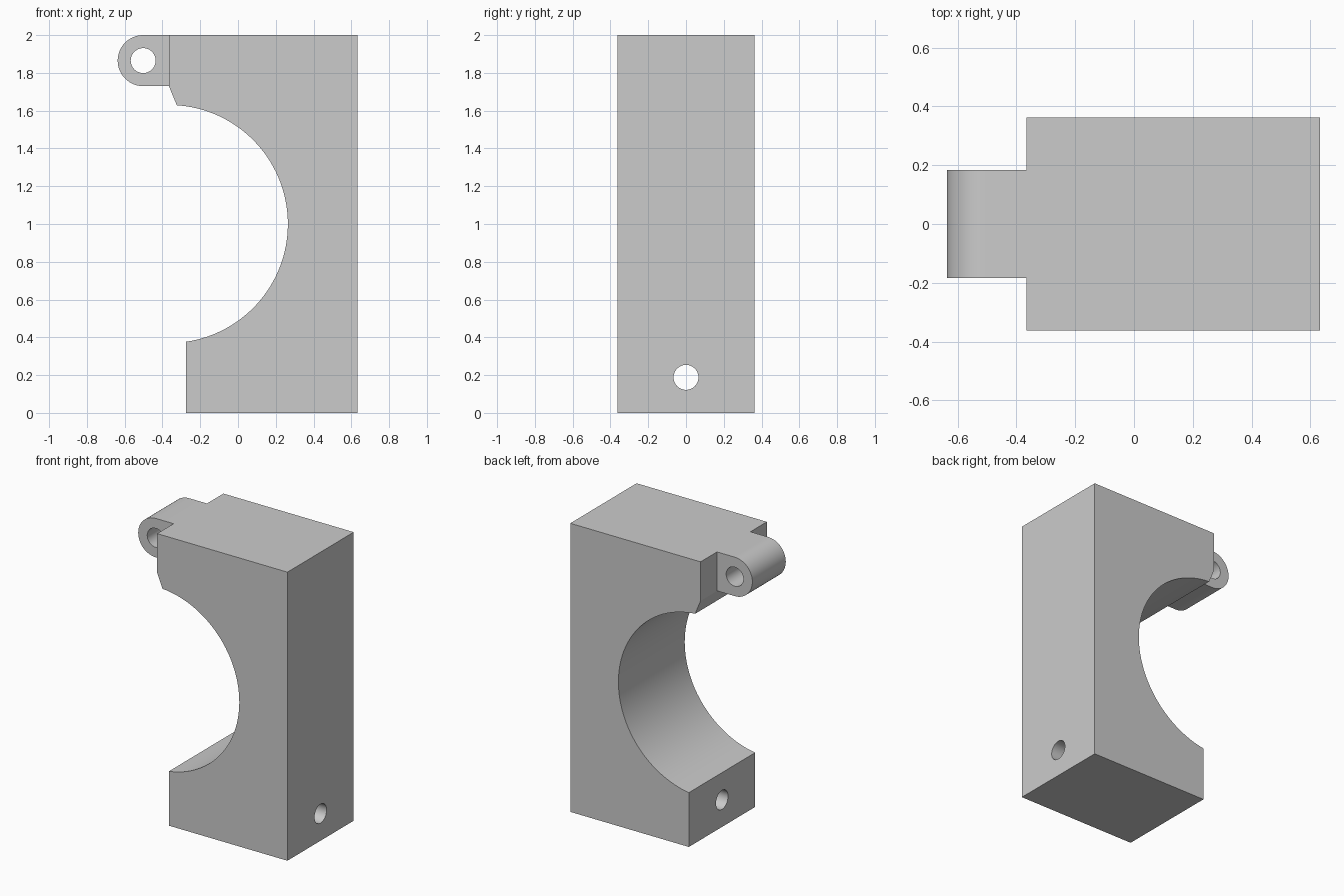
import bpy, bmesh, math

if "Cube" in bpy.data.objects:
    bpy.data.objects.remove(bpy.data.objects["Cube"])


def arc(cx, cz, r, a0, a1, n):
    """Points on an arc in the XZ plane, both ends included."""
    return [(cx + r * math.cos(a0 + (a1 - a0) * i / n),
             cz + r * math.sin(a0 + (a1 - a0) * i / n)) for i in range(n + 1)]


def extrude_profile(name, pts, half_y):
    """Extrude an XZ outline symmetrically along Y."""
    bm = bmesh.new()
    face = bm.faces.new([bm.verts.new((x, -half_y, z)) for x, z in pts])
    ext = bmesh.ops.extrude_face_region(bm, geom=[face])
    verts = [g for g in ext["geom"] if isinstance(g, bmesh.types.BMVert)]
    bmesh.ops.translate(bm, vec=(0, 2 * half_y, 0), verts=verts)
    bmesh.ops.recalc_face_normals(bm, faces=bm.faces)
    mesh = bpy.data.meshes.new(name)
    bm.to_mesh(mesh)
    bm.free()
    obj = bpy.data.objects.new(name, mesh)
    bpy.context.collection.objects.link(obj)
    return obj


def cylinder(name, loc, rot, r, depth):
    bpy.ops.mesh.primitive_cylinder_add(vertices=48, radius=r, depth=depth,
                                        location=loc, rotation=rot)
    bpy.context.object.name = name
    return bpy.context.object


def combine(target, tool, operation):
    """Apply a boolean and discard the tool object."""
    mod = target.modifiers.new(operation, 'BOOLEAN')
    mod.operation, mod.object, mod.solver = operation, tool, 'EXACT'
    bpy.context.view_layer.objects.active = target
    bpy.ops.object.modifier_apply(modifier=mod.name)
    bpy.data.objects.remove(tool)


LEFT, RIGHT, FOOT = -0.366, 0.633, -0.276
HOLE = 0.066
LUG_X, LUG_Z, LUG_R = -0.502, 1.865, 0.135

# Clamp body: block with a half-round pipe seat
R = 0.63
a_low = -math.acos((FOOT - LEFT) / R)
a_high = math.acos(0.042 / R)
outline = [(FOOT, 0), (RIGHT, 0), (RIGHT, 2), (LEFT, 2), (LEFT, 1.73)]
outline += arc(LEFT, 1.0, R, a_high, a_low, 64)
body = extrude_profile("clamp_body", outline, 0.363)

# Hinge lug: rounded tab, rooted inside the body
lug_pts = [(-0.31, LUG_Z - LUG_R), (-0.31, LUG_Z + LUG_R)]
lug_pts += arc(LUG_X, LUG_Z, LUG_R, math.pi / 2, 1.5 * math.pi, 32)
lug = extrude_profile("hinge_lug", lug_pts, 0.183)
combine(body, lug, 'UNION')

# Hinge pin hole and bolt hole
pin = cylinder("pin_cutter", (LUG_X, 0, LUG_Z), (math.pi / 2, 0, 0), HOLE, 0.6)
combine(body, pin, 'DIFFERENCE')
bolt = cylinder("bolt_cutter", (0.18, 0, 0.188), (0, math.pi / 2, 0), HOLE, 1.4)
combine(body, bolt, 'DIFFERENCE')

# Smooth curved surfaces, keep hard edges
bpy.ops.object.select_all(action='DESELECT')
body.select_set(True)
bpy.context.view_layer.objects.active = body
bpy.ops.object.shade_smooth_by_angle(angle=math.radians(20))
